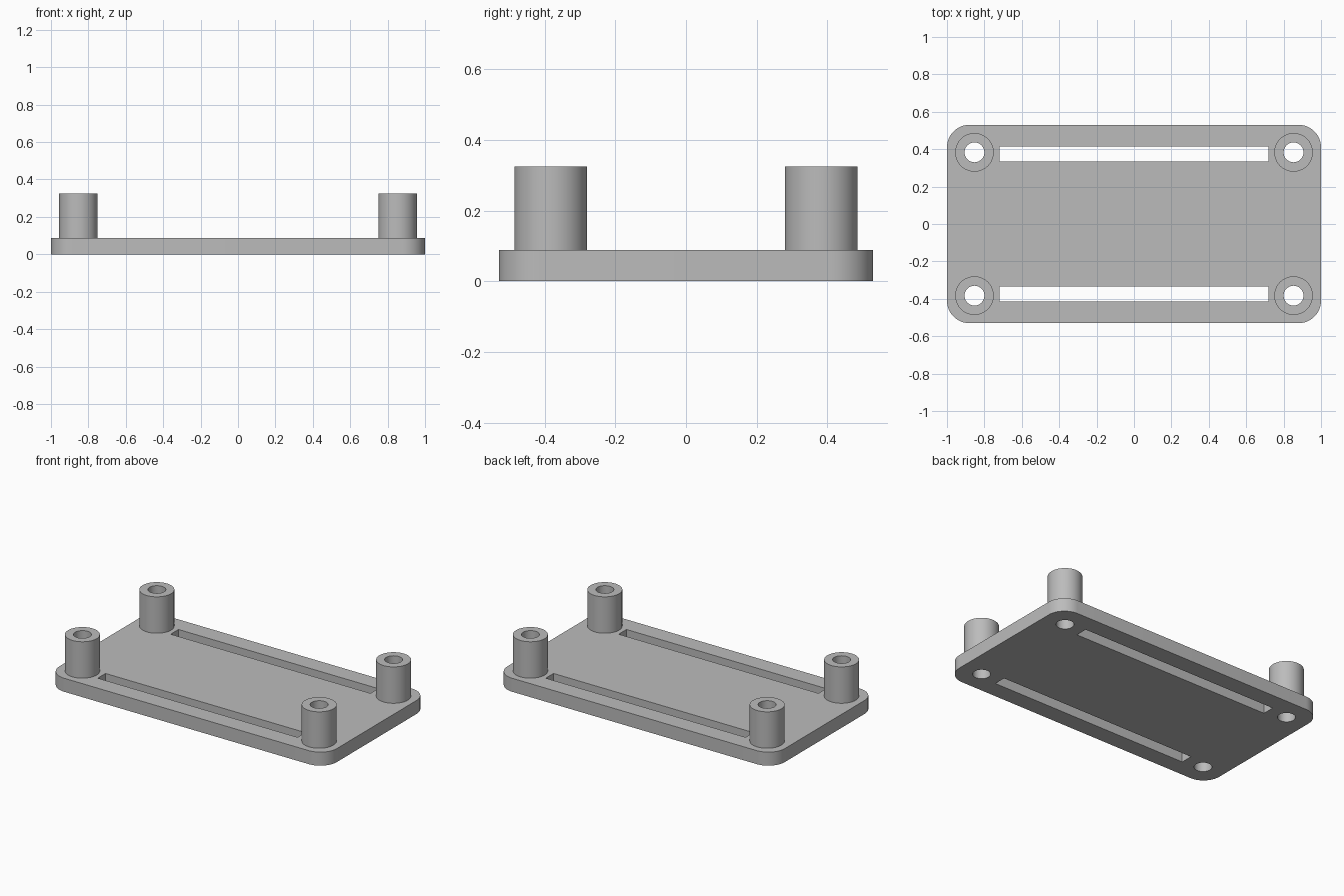
import bpy, bmesh
from math import cos, sin, pi, radians

cube = bpy.data.objects.get("Cube")
if cube:
    bpy.data.objects.remove(cube, do_unlink=True)

HALF_X, HALF_Y, THICK = 1.0, 0.53, 0.088
CORNER = 0.12
POST_X, POST_Y, POST_TOP = 0.853, 0.383, 0.325
POST_R, HOLE_R = 0.103, 0.053
SLOT_X, SLOT_Y, SLOT_HALF = 0.72, 0.375, 0.04

grey = bpy.data.materials.new("plain grey")
grey.use_nodes = True
colour = (0.5, 0.5, 0.5, 1)
grey.diffuse_color = colour
grey.node_tree.nodes["Principled BSDF"].inputs["Base Color"].default_value = colour


def prism(name, outline, z0, z1):
    """Extrude a flat outline from z0 to z1."""
    bm = bmesh.new()
    base = bm.faces.new([bm.verts.new((x, y, z0)) for x, y in outline])
    top = bmesh.ops.extrude_face_region(bm, geom=[base])["geom"]
    moved = [v for v in top if isinstance(v, bmesh.types.BMVert)]
    bmesh.ops.translate(bm, verts=moved, vec=(0, 0, z1 - z0))
    bmesh.ops.recalc_face_normals(bm, faces=bm.faces)
    mesh = bpy.data.meshes.new(name)
    bm.to_mesh(mesh)
    bm.free()
    mesh.materials.append(grey)
    obj = bpy.data.objects.new(name, mesh)
    bpy.context.collection.objects.link(obj)
    return obj


def arc(cx, cy, r, start=0.0, sweep=2 * pi, count=64, closed=True):
    steps = count if closed else count - 1
    return [(cx + r * cos(start + sweep * i / steps),
             cy + r * sin(start + sweep * i / steps)) for i in range(count)]


def combine(target, tool, operation):
    """Apply a boolean and discard the tool object."""
    tool.hide_render = True
    mod = target.modifiers.new("join", "BOOLEAN")
    mod.operation, mod.solver, mod.object = operation, "EXACT", tool
    bpy.context.view_layer.objects.active = target
    bpy.ops.object.modifier_apply(modifier=mod.name)
    bpy.data.objects.remove(tool, do_unlink=True)


# Base plate with rounded corners
outline = []
for i, (sx, sy) in enumerate([(1, 1), (-1, 1), (-1, -1), (1, -1)]):
    outline += arc(sx * (HALF_X - CORNER), sy * (HALF_Y - CORNER), CORNER,
                   i * pi / 2, pi / 2, 17, False)
plate = prism("mounting_plate", outline, 0, THICK)

# Standoff posts at the corners, bored right through the plate
corners = [(sx * POST_X, sy * POST_Y) for sx in (-1, 1) for sy in (-1, 1)]
for x, y in corners:
    combine(plate, prism("standoff_post", arc(x, y, POST_R), THICK / 2, POST_TOP), "UNION")
for x, y in corners:
    combine(plate, prism("bore_cutter", arc(x, y, HOLE_R), -0.1, POST_TOP + 0.1), "DIFFERENCE")

# Long slots beside the front and back edges
for side in (-1, 1):
    y0, y1 = side * SLOT_Y - SLOT_HALF, side * SLOT_Y + SLOT_HALF
    slot = [(-SLOT_X, y0), (SLOT_X, y0), (SLOT_X, y1), (-SLOT_X, y1)]
    combine(plate, prism("slot_cutter", slot, -0.1, THICK + 0.1), "DIFFERENCE")

# Smooth round walls, crisp edges
bpy.ops.object.select_all(action="DESELECT")
plate.select_set(True)
bpy.context.view_layer.objects.active = plate
bpy.ops.object.shade_smooth_by_angle(angle=radians(30))
